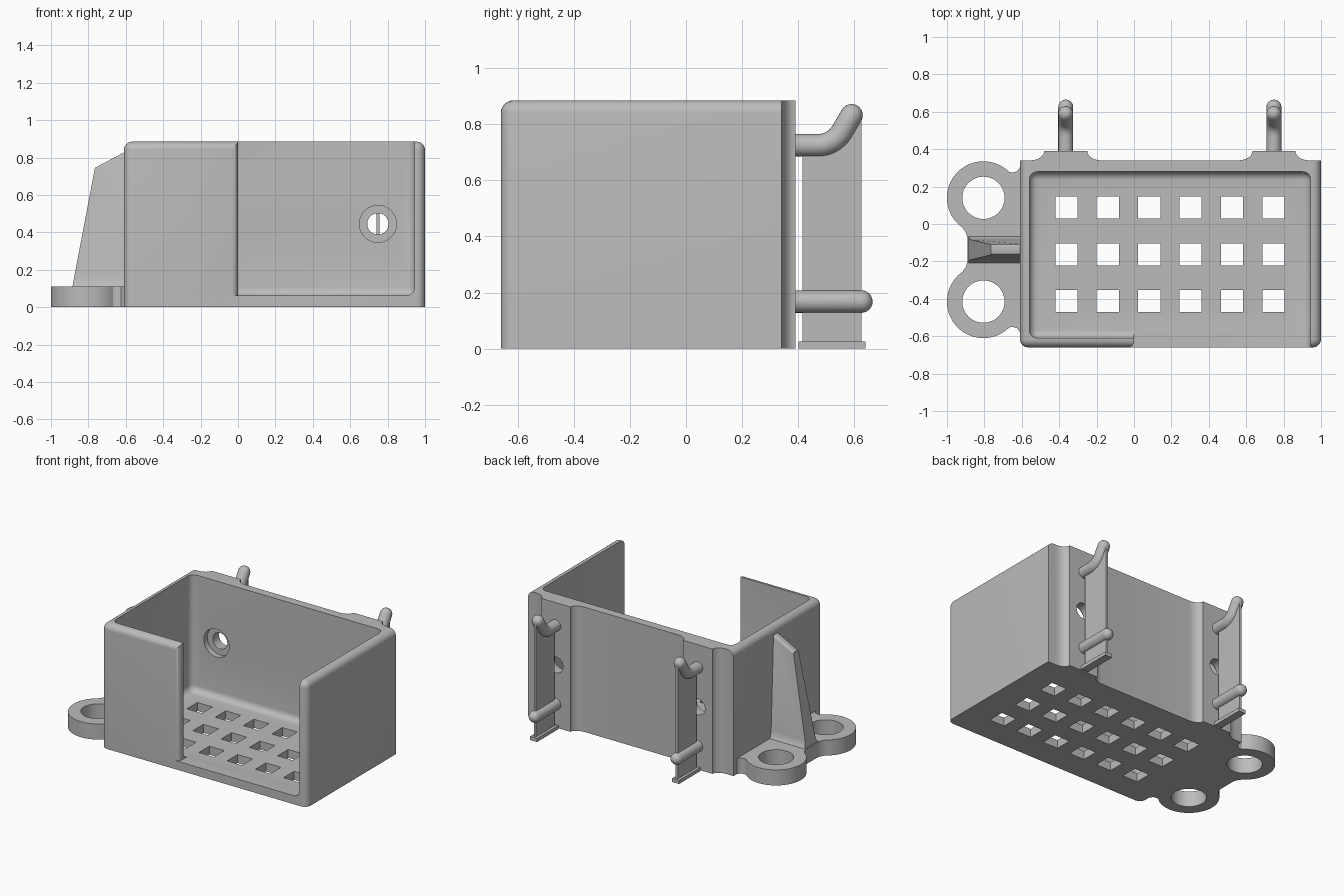
import bpy, bmesh
from math import sin, cos, radians, pi
from mathutils import Vector, Matrix

cube = bpy.data.objects.get("Cube")
if cube:
    bpy.data.objects.remove(cube, do_unlink=True)

grey = bpy.data.materials.new("plain grey")
grey.use_nodes = True
grey.diffuse_color = (0.5, 0.5, 0.5, 1)
grey.node_tree.nodes["Principled BSDF"].inputs["Base Color"].default_value = (0.5, 0.5, 0.5, 1)


def finish(bm, name):
    bmesh.ops.recalc_face_normals(bm, faces=bm.faces[:])
    mesh = bpy.data.meshes.new(name)
    bm.to_mesh(mesh)
    bm.free()
    mesh.materials.append(grey)
    ob = bpy.data.objects.new(name, mesh)
    bpy.context.collection.objects.link(ob)
    return ob


def prism(name, outline, lo, hi, axis="z", bevel_rule=None, width=0.045):
    """Extrude an outline along z (x,y points) or x (y,z points) and round chosen edges."""
    place = (lambda a, b, h: (a, b, h)) if axis == "z" else (lambda a, b, h: (h, a, b))
    bm = bmesh.new()
    low = [bm.verts.new(place(a, b, lo)) for a, b in outline]
    high = [bm.verts.new(place(a, b, hi)) for a, b in outline]
    bm.faces.new(low)
    bm.faces.new(high)
    for i in range(len(low)):
        j = (i + 1) % len(low)
        bm.faces.new((low[i], low[j], high[j], high[i]))
    if bevel_rule:
        bmesh.ops.recalc_face_normals(bm, faces=bm.faces[:])
        edges = [e for e in bm.edges if bevel_rule(*[v.co for v in e.verts])]
        bmesh.ops.bevel(bm, geom=edges, offset=width, segments=6, profile=0.5, affect="EDGES")
    return finish(bm, name)


def rect(x0, x1, y0, y1):
    return [(x0, y0), (x1, y0), (x1, y1), (x0, y1)]


def cylinder(name, radius, depth, centre, along_y=False):
    bm = bmesh.new()
    turn = Matrix.Rotation(pi / 2, 4, "X") if along_y else Matrix()
    bmesh.ops.create_cone(bm, cap_ends=True, segments=48, radius1=radius, radius2=radius,
                          depth=depth, matrix=Matrix.Translation(centre) @ turn)
    return finish(bm, name)


def cut(target, cutter):
    cutter.hide_render = True
    mod = target.modifiers.new("cut", "BOOLEAN")
    mod.operation, mod.solver, mod.object = "DIFFERENCE", "EXACT", cutter
    bpy.context.view_layer.objects.active = target
    bpy.ops.object.modifier_apply(modifier=mod.name)
    bpy.data.objects.remove(cutter, do_unlink=True)


def smooth(ob):
    bpy.ops.object.select_all(action="DESELECT")
    ob.select_set(True)
    bpy.context.view_layer.objects.active = ob
    bpy.ops.object.shade_smooth_by_angle(angle=radians(32))


def rod(name, x, path, radius=0.04, sides=24):
    """Round rod through (y, z, angle) stations with a domed end."""
    y, z, ang = path[-1]
    rings = [(p, radius) for p in path]
    for k in range(1, 7):
        t = k * pi / 12
        reach = radius * sin(t)
        rings.append(((y + reach * cos(ang), z + reach * sin(ang), ang), max(radius * cos(t), 0.0005)))
    bm = bmesh.new()
    loops = []
    for (py, pz, a), r in rings:
        side = Vector((0, -sin(a), cos(a))) * r
        loops.append([bm.verts.new(Vector((x + r * cos(t), py, pz)) + side * sin(t))
                      for t in [2 * pi * i / sides for i in range(sides)]])
    for p, q in zip(loops, loops[1:]):
        for i in range(sides):
            j = (i + 1) % sides
            bm.faces.new((p[i], p[j], q[j], q[i]))
    bm.faces.new(loops[0])
    bm.faces.new(loops[-1])
    smooth(finish(bm, name))


# Box body, with two flared bosses running up the back
LEFT, RIGHT, FRONT, BACK, TOP = -0.61, 1.0, -0.66, 0.34, 0.885
HOOKS = (-0.365, 0.748)
outline = [(LEFT, BACK), (LEFT, FRONT), (RIGHT, FRONT), (RIGHT, BACK)]
arc = [k * pi / 12 for k in range(7)]
for c in reversed(HOOKS):
    flare = [(0.19 - 0.075 * sin(t), BACK + 0.05 * (1 - cos(t))) for t in arc]
    outline += [(c + d, y) for d, y in flare]
    outline += [(c - d, y) for d, y in reversed(flare)]


def outer_edge(a, b):
    high = min(a.z, b.z) > TOP - 0.01
    sides = any(abs(a.x - s) + abs(b.x - s) < 0.01 for s in (LEFT, RIGHT))
    front = max(a.y, b.y) < FRONT + 0.01
    return (high and (sides or front)) or (front and abs(a.z - b.z) > 0.1)


body = prism("box_body", outline, 0, TOP, bevel_rule=outer_edge)

# Rounded cavity and the open half of the front wall
cut(body, prism("cavity_cutter", rect(-0.56, 0.945, -0.61, 0.28), 0.06, 1.2,
                bevel_rule=lambda a, b: min(a.z, b.z) < 0.1))
opening = [(0, -0.4)]
opening += [(-0.035 + 0.035 * cos(t), -0.625 - 0.035 * sin(t)) for t in arc]
opening += [(-0.035, -0.8), (0.944, -0.8), (0.944, -0.4)]
cut(body, prism("opening_cutter", opening, 0.061, 1.3,
                bevel_rule=lambda a, b: min(a.x, b.x) > 0.9 and max(a.z, b.z) < 0.1))

# Grid of square drain holes in the floor
for i in range(6):
    for j in range(3):
        x, y, h = -0.362 + 0.2217 * i, 0.088 - 0.25 * j, 0.059
        cut(body, prism("drain_cutter", rect(x - h, x + h, y - h, y + h), -0.1, 0.2))

# Counterbored screw holes through the bosses
for x in HOOKS:
    cut(body, cylinder("screw_cutter", 0.057, 0.6, (x, 0.35, 0.445), True))
    cut(body, cylinder("counterbore_cutter", 0.099, 0.12, (x, 0.26, 0.445), True))
smooth(body)

# Side flange with two rings
MID, RX, RY = -0.1375, -0.805, 0.2775
half = [(-0.59, 0.44), (-0.61, 0.44), (-0.625, 0.42), (-0.645, 0.413), (-0.665, 0.415)]
half += [(RX + 0.195 * cos(radians(a)), RY + 0.195 * sin(radians(a))) for a in range(45, 236, 5)]
half += [(-0.9, 0.093), (-0.89, 0.065)]
flange = prism("ring_flange", [(x, MID + y) for x, y in half]
               + [(x, MID - y) for x, y in reversed(half)], 0, 0.11)
for s in (1, -1):
    cut(flange, cylinder("ring_cutter", 0.113, 0.5, (RX, MID + s * RY, 0.05)))
smooth(flange)

# Tapered rib bracing the flange against the box
bm = bmesh.new()
rows = []
for z, z_wall, x, w in ((0.1, 0.1, -0.887, 0.078), (0.125, 0.125, -0.882, 0.062),
                        (0.16, 0.16, -0.876, 0.055), (0.745, 0.837, -0.765, 0.028)):
    rows.append([bm.verts.new(p) for p in ((-0.59, MID - w, z_wall), (x, MID - w, z),
                                           (x, MID + w, z), (-0.59, MID + w, z_wall))])
for p, q in zip(rows, rows[1:]):
    for i in range(4):
        j = (i + 1) % 4
        bm.faces.new((p[i], p[j], q[j], q[i]))
bm.faces.new(rows[0])
bm.faces.new(rows[-1])
bmesh.ops.recalc_face_normals(bm, faces=bm.faces[:])
tip = [e for e in bm.edges if all(v in rows[-1] for v in e.verts)
       and max(v.co.x for v in e.verts) > -0.6 and min(v.co.x for v in e.verts) < -0.7]
bmesh.ops.bevel(bm, geom=tip, offset=0.012, segments=3, profile=0.5, affect="EDGES")
smooth(finish(bm, "side_rib"))

# Hooks, pegs and the thin print supports under them
bend = [(0.47 + 0.1 * sin(a), 0.825 - 0.1 * cos(a), a) for a in [radians(58) * k / 8 for k in range(9)]]
for label, x in zip(("right", "left"), HOOKS):
    rod(label + "_hook", x, [(0.36, 0.725, 0)] + bend + [(0.59, 0.832, radians(58))])
    rod(label + "_peg", x, [(0.36, 0.168, 0), (0.625, 0.168, 0)])
    prism(label + "_support", [(0.415, 0.01), (0.625, 0.01), (0.625, 0.82), (0.588, 0.832),
                               (0.54, 0.755), (0.47, 0.725), (0.415, 0.725)],
          x - 0.008, x + 0.008, "x")
    prism(label + "_support_foot", rect(x - 0.028, x + 0.028, 0.4, 0.64), 0, 0.025)
